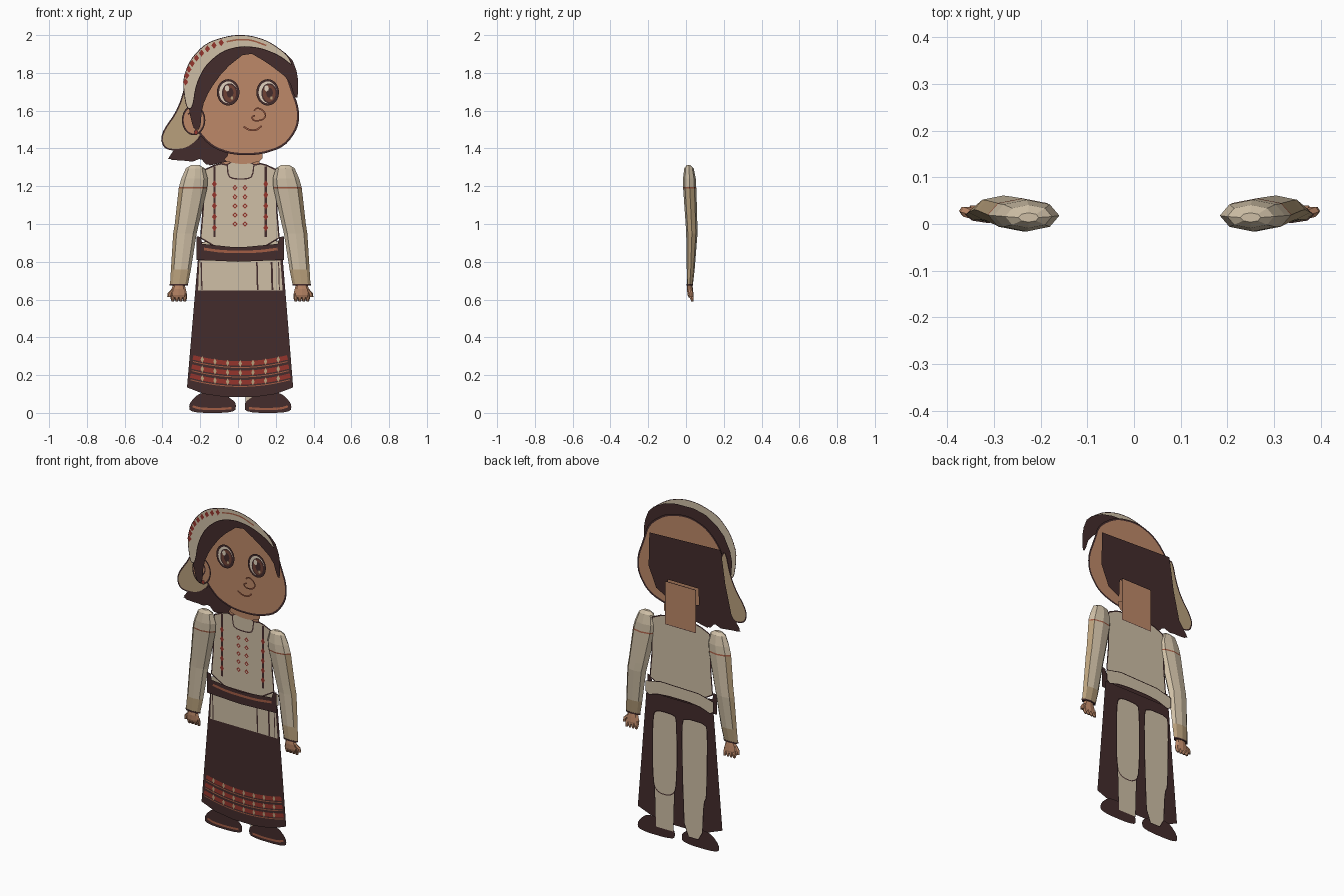
import bpy, bmesh, math
from mathutils import Vector

if "Cube" in bpy.data.objects:
    bpy.data.objects.remove(bpy.data.objects["Cube"])

MID = 0.012  # x of the body's mirror line


def colour(name, rgb):
    m = bpy.data.materials.new(name)
    m.use_nodes = True
    m.diffuse_color = (*rgb, 1)
    m.node_tree.nodes["Principled BSDF"].inputs["Base Color"].default_value = (*rgb, 1)
    return m


linen = colour("linen", (.62, .52, .38))
tan = colour("tan cloth", (.48, .35, .20))
skin = colour("skin", (.51, .25, .14))
dark = colour("dark brown", (.057, .025, .025))
red = colour("red thread", (.30, .035, .025))
rust = colour("rust line", (.36, .11, .06))
white = colour("eye white", (.75, .65, .52))
iris = colour("iris brown", (.16, .055, .035))


def finish(name, bm, mats):
    me = bpy.data.meshes.new(name)
    bm.to_mesh(me)
    bm.free()
    for m in mats:
        me.materials.append(m)
    ob = bpy.data.objects.new(name, me)
    bpy.context.collection.objects.link(ob)
    return ob


def soften(pts, rounds, closed=True):
    """Round a path by cutting its corners."""
    pts = [Vector(p) for p in pts]
    for _ in range(rounds):
        out = [] if closed else [pts[0]]
        for i in range(len(pts) if closed else len(pts) - 1):
            a, b = pts[i], pts[(i + 1) % len(pts)]
            out += [a.lerp(b, .22), a.lerp(b, .78)]
        pts = out if closed else out + [pts[-1]]
    return pts


def flip(pts):
    return [(2 * MID - x, z) for x, z in pts]


def oval(x, z, rx, rz, n=24):
    return [(x + rx * math.cos(math.tau * i / n), z + rz * math.sin(math.tau * i / n)) for i in range(n)]


def plate(name, pts, y, mat, edge=0, rounds=2):
    """Flat cutout facing the front, with an optional dark inset rim."""
    bm = bmesh.new()
    f = bm.faces.new([bm.verts.new((p[0], y, p[1])) for p in soften(pts, rounds)])
    f.normal_update()
    if f.normal.y > 0:
        f.normal_flip()
    if edge:
        rim = bmesh.ops.inset_region(bm, faces=[f], thickness=edge, use_boundary=True, use_even_offset=False)
        for r in rim["faces"]:
            r.material_index = 1
    bmesh.ops.triangulate(bm, faces=[g for g in bm.faces if len(g.verts) > 4])
    return finish(name, bm, [mat, dark])


def line(name, pts, y, width, mat, rounds=2):
    """Ribbon of constant width along an open path."""
    p = soften(pts, rounds, False)
    bm = bmesh.new()
    rails = []
    for i, q in enumerate(p):
        d = (p[min(i + 1, len(p) - 1)] - p[max(i - 1, 0)]).normalized() * width / 2
        rails.append([bm.verts.new((q.x - s * d.y, y, q.y + s * d.x)) for s in (1, -1)])
    for (a, b), (c, d) in zip(rails, rails[1:]):
        bm.faces.new((a, b, d, c))
    return finish(name, bm, [mat])


def gems(name, centres, w, h, y, mat):
    """Row of stitched diamonds."""
    bm = bmesh.new()
    for x, z in centres:
        bm.faces.new([bm.verts.new((x + a, y, z + b)) for a, b in ((-w, 0), (0, -h), (w, 0), (0, h))])
    return finish(name, bm, [mat])


# legs and shoes
plate("left_shin", [(.04, .05), (.16, .05), (.17, .4), (.03, .4)], .061, linen, .005, 0)
plate("left_thigh", [(.013, .74), (.04, .76), (.15, .76), (.18, .72), (.18, .31), (.14, .26), (.06, .26), (.013, .31)],
      .064, linen, .006)
plate("right_leg", [(-.03, .76), (-.18, .76), (-.19, .70), (-.185, .32), (-.165, .28), (-.155, .05), (-.035, .05),
                    (-.02, .4), (-.015, .7)], .065, linen, .005, 1)
shoe = [(-.255, 0), (-.26, .05), (-.20, .11), (-.09, .11), (-.03, .07), (-.01, .05), (-.015, 0)]
sole = [(-.24, .035), (-.2, .022), (-.1, .02), (-.035, .025)]
for side, f in (("right", list), ("left", flip)):
    plate(side + "_shoe", f(shoe), .055, dark)
    line(side + "_shoe_trim", f(sole), .054, .012, rust)


# skirt, apron and hem embroidery
def hem(x, z):
    return z + .04 * ((x - MID) / .28) ** 2


plate("skirt", [(-.21, .84), (.235, .84), (.292, .135), (.2, .10), (.08, .083), (-.06, .083), (-.18, .10), (-.27, .135)],
      .04, dark, 0, 0)
plate("apron", [(-.208, .81), (.228, .81), (.24, .645), (-.215, .645)], .038, linen, .005, 0)
for x, w in ((-.195, .006), (.10, .008), (.178, .01), (.215, .005)):
    line("apron_fold", [(x, .80), (x + .004, .65)], .037, w, dark, 0)
for row in range(3):
    z, reach = .262 - .05 * row, .25 + .007 * row
    xs = [MID + reach * (i / 6 - 1) for i in range(13)]
    line(f"hem_band_{row}", [(x, hem(x, z)) for x in xs], .038, .024, red)
    line(f"hem_thread_{row}", [(x, hem(x, z - .022)) for x in xs], .0385, .005, rust)
    marks = [MID + .067 * i for i in range(-3, 4)]
    gems(f"hem_diamonds_{row}", [(x, hem(x, z)) for x in marks], .009, .018, .037, tan)

# torso, neck and waist
plate("neck", [(-.09, 1.53), (.115, 1.53), (.115, 1.27), (-.09, 1.27)], .035, skin, .005, 0)
plate("torso", [(-.10, 1.325), (-.20, 1.28), (-.185, 1.12), (-.205, .87), (.225, .87), (.205, 1.12), (.225, 1.28),
                (.13, 1.325), (.08, 1.315), (-.05, 1.315)], .03, linen, .008, 1)
plate("back_waist", [(-.22, .92), (.235, .93), (.235, .82), (.13, .85), (-.1, .85), (-.22, .81)], .05, linen, .005, 1)
plate("belt", [(-.22, .935), (-.195, .93), (-.19, .895), (0, .875), (.21, .895), (.22, .93), (.243, .935), (.243, .81),
               (0, .80), (-.22, .81)], .02, dark, 0, 0)
line("belt_stripe", [(-.18, .868), (-.08, .853), (.1, .853), (.21, .868)], .018, .014, rust)
plate("throat", [(-.062, 1.335), (-.055, 1.25), (-.02, 1.235), (.05, 1.235), (.08, 1.25), (.09, 1.335)], .028, linen, .007, 1)
plate("throat_skin", [(-.08, 1.4), (-.08, 1.335), (0, 1.318), (.05, 1.318), (.13, 1.335), (.13, 1.4)], .025, skin, 0, 1)
for name, x in (("right", -.125), ("left", .147)):
    line(name + "_vest_braid", [(x, 1.305), (x, .93)], .028, .012, dark, 0)
    gems(name + "_braid_diamonds", [(x, .98 + .058 * i) for i in range(5)], .013, .019, .026, red)
for x in (-.016, .037):
    gems("chest_diamonds", [(x, 1.0 + .048 * i) for i in range(5)], .014, .015, .028, red)
    gems("chest_diamond_hearts", [(x, 1.0 + .048 * i) for i in range(5)], .006, .007, .027, linen)

# head, back hair, scarf tail and ear
plate("head", [(-.02, 1.945), (.13, 1.92), (.25, 1.83), (.285, 1.72), (.325, 1.61), (.32, 1.51), (.25, 1.41), (.12, 1.365),
               (-.03, 1.365), (-.14, 1.405), (-.22, 1.49), (-.26, 1.62), (-.25, 1.78), (-.15, 1.90)], 0, skin, .011)
plate("back_hair", [(.235, 1.78), (.24, 1.58), (.19, 1.46), (.115, 1.42), (.11, 1.53), (-.09, 1.53), (-.1, 1.38),
                    (-.06, 1.33), (-.15, 1.31), (-.19, 1.35), (-.24, 1.33), (-.37, 1.345), (-.31, 1.43), (-.27, 1.6),
                    (-.24, 1.80)], .012, dark, 0, 0)
plate("ponytail", [(-.375, 1.34), (-.32, 1.42), (-.2, 1.45), (-.04, 1.42), (-.06, 1.34), (-.16, 1.305), (-.2, 1.35),
                   (-.27, 1.335)], .008, dark, 0, 1)
plate("scarf_tail", [(-.26, 1.83), (-.31, 1.62), (-.415, 1.47), (-.39, 1.39), (-.27, 1.39), (-.18, 1.47), (-.2, 1.65)],
      .004, tan, .008)
plate("ear", oval(-.235, 1.55, .062, .08), -.01, skin, .009, 0)
line("ear_fold", [(-.265, 1.58), (-.23, 1.61), (-.205, 1.56), (-.235, 1.51)], -.012, .008, dark)
plate("earring", oval(-.222, 1.485, .012, .015, 8), -.014, red, .004, 0)

# face
for side, x in (("right", -.052), ("left", .157)):
    plate(side + "_eye", oval(x, 1.697, .06, .07), -.045, white, .012, 0)
    plate(side + "_iris", oval(x + .008, 1.692, .041, .053), -.047, iris, .007, 0)
    plate(side + "_pupil", oval(x + .01, 1.695, .018, .027, 14), -.048, dark, 0, 0)
    plate(side + "_glint", oval(x - .006, 1.718, .012, .016, 10), -.05, white, 0, 0)
    plate(side + "_low_glint", oval(x + .02, 1.667, .007, .009, 8), -.05, tan, 0, 0)
line("nose", [(.085, 1.60), (.10, 1.615), (.13, 1.605), (.15, 1.575), (.13, 1.55), (.085, 1.545), (.07, 1.565), (.09, 1.575)],
     -.047, .008, rust)
line("mouth", [(.03, 1.515), (.06, 1.497), (.10, 1.497), (.125, 1.52)], -.047, .009, rust)

# fringe and headscarf
plate("fringe", [(.05, 1.915), (.16, 1.85), (.27, 1.765), (.30, 1.67), (.318, 1.67), (.318, 1.79), (.28, 1.89), (.15, 1.96),
                 (-.06, 1.965), (-.2, 1.88), (-.27, 1.74), (-.26, 1.60), (-.235, 1.50), (-.20, 1.50), (-.19, 1.62),
                 (-.15, 1.71), (-.07, 1.82)], -.055, dark, 0, 1)
plate("headscarf", [(-.275, 1.61), (-.295, 1.76), (-.255, 1.87), (-.17, 1.96), (-.04, 2.0), (.06, 2.0), (.16, 1.97),
                    (.26, 1.90), (.295, 1.83), (.22, 1.89), (.12, 1.93), (.02, 1.94), (-.08, 1.915), (-.17, 1.84),
                    (-.22, 1.74), (-.24, 1.61)], -.063, linen, .004)
line("headscarf_trim", [(-.06, 1.965), (0, 1.977), (.07, 1.975), (.15, 1.945)], -.065, .008, rust)
beads = [(MID + .29 * math.cos(a), 1.735 + .24 * math.sin(a)) for a in (math.radians(176 - 8.2 * i) for i in range(9))]
gems("headscarf_diamonds", beads, .014, .019, -.065, red)

# arms: faceted sleeves with a seam and cuff, each ring is z, x, half width, y, half depth
RINGS = [(1.312, .25, .022, .014, .01), (1.295, .25, .05, .016, .025), (1.24, .254, .07, .018, .034),
         (1.195, .262, .075, .019, .035), (1.187, .263, .075, .02, .035), (1.0, .295, .064, .029, .031),
         (.95, .305, .062, .031, .03), (.76, .326, .053, .025, .021), (.675, .337, .047, .02, .016)]


def tube(name, rings, mirror, mats, rule, sides=8):
    """Closed low-poly tube through elliptical rings, coloured by rule(row, column)."""
    bm = bmesh.new()
    loops = []
    for z, x, rx, y, ry in rings:
        cx = 2 * MID - x if mirror < 0 else x
        loops.append([bm.verts.new((cx + mirror * rx * math.cos(math.tau * i / sides),
                                    y + ry * math.sin(math.tau * i / sides), z)) for i in range(sides)])
    for r, (a, b) in enumerate(zip(loops, loops[1:])):
        for i in range(sides):
            j = (i + 1) % sides
            bm.faces.new((a[i], a[j], b[j], b[i])).material_index = rule(r, i)
    bm.faces.new(loops[0])
    bm.faces.new(loops[-1])
    bmesh.ops.recalc_face_normals(bm, faces=bm.faces)
    return finish(name, bm, mats)


def sleeve_rule(row, col):
    if row == 3:
        return 2
    return 1 if row == 7 or (col in (0, 7) and row > 3) else 0


for side, m in (("left", 1), ("right", -1)):
    tube(side + "_sleeve", RINGS, m, [linen, tan, rust], sleeve_rule)
    tube(side + "_cuff_line", [(.682, .337, .049, .02, .018), (.674, .337, .049, .02, .018)], m, [dark], lambda r, c: 0)
    tube(side + "_palm", [(.68, .337, .03, .02, .013), (.655, .338, .038, .021, .016), (.625, .338, .044, .024, .016),
                          (.61, .338, .036, .026, .012)], m, [skin], lambda r, c: 0)
    for k in range(4):
        x = .306 + .021 * k
        tube(f"{side}_finger_{k}", [(.632, x, .011, .024, .012), (.607, x, .012, .03, .011), (.59, x, .007, .034, .007)],
             m, [skin], lambda r, c: 0, 6)
    tube(side + "_thumb", [(.655, .365, .012, .02, .011), (.635, .383, .013, .026, .012), (.613, .388, .011, .028, .01)],
         m, [skin], lambda r, c: 0, 6)
